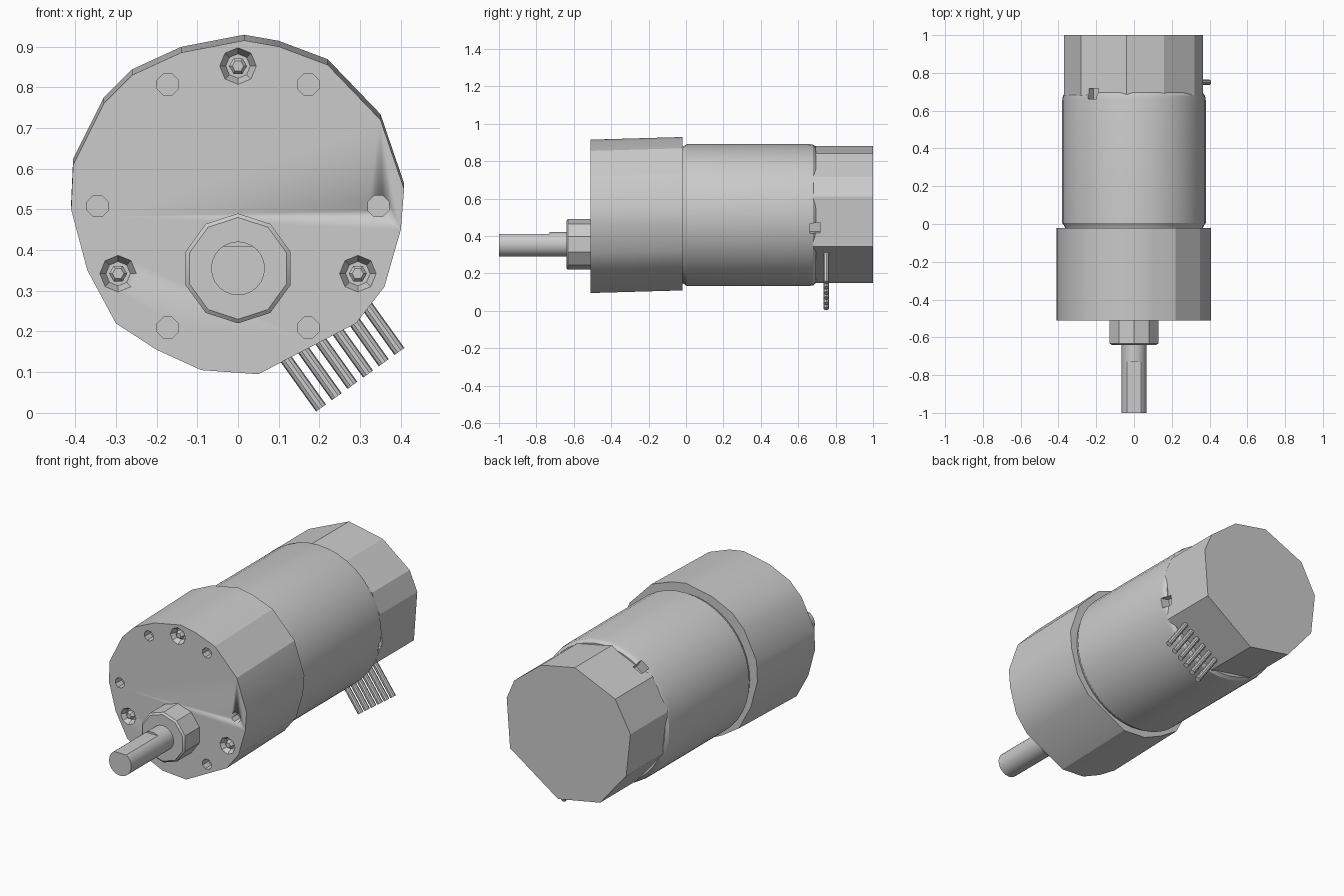
import bpy, bmesh, math
from mathutils import Vector, Matrix

if "Cube" in bpy.data.objects:
    bpy.data.objects.remove(bpy.data.objects["Cube"], do_unlink=True)

grey = bpy.data.materials.new("motor_grey")
grey.use_nodes = True
colour = (0.6, 0.6, 0.6, 1)
grey.diffuse_color = colour
grey.node_tree.nodes["Principled BSDF"].inputs["Base Color"].default_value = colour

AXIS_Z = 0.512    # centre line of the motor
SHAFT_Z = 0.355   # centre line of the offset output shaft


def finish(name, bm, smooth=True):
    bmesh.ops.recalc_face_normals(bm, faces=bm.faces)
    mesh = bpy.data.meshes.new(name)
    bm.to_mesh(mesh)
    bm.free()
    mesh.materials.append(grey)
    ob = bpy.data.objects.new(name, mesh)
    bpy.context.collection.objects.link(ob)
    if smooth:
        select(ob)
        bpy.ops.object.shade_smooth_by_angle(angle=math.radians(25))
    return ob


def select(ob):
    bpy.ops.object.select_all(action='DESELECT')
    ob.select_set(True)
    bpy.context.view_layer.objects.active = ob


def loft(name, rings):
    """Skin a closed solid through rings of equal point count."""
    bm = bmesh.new()
    loops = [[bm.verts.new(p) for p in ring] for ring in rings]
    n = len(loops[0])
    for a, b in zip(loops, loops[1:]):
        for i in range(n):
            j = (i + 1) % n
            bm.faces.new((a[i], a[j], b[j], b[i]))
    bm.faces.new(loops[0])
    bm.faces.new(loops[-1])
    return finish(name, bm)


def circle(y, r, z, n, x=0, turn=0.0):
    angles = [turn + math.tau * i / n for i in range(n)]
    return [(x + r * math.cos(a), y, z + r * math.sin(a)) for a in angles]


def lathe(name, profile, z, n, x=0, turn=0.0):
    return loft(name, [circle(y, r, z, n, x, turn) for y, r in profile])


def outline(points, y, dz=0.0):
    return [(x, y, z + dz) for x, z in points]


def box(name, size, matrix):
    bm = bmesh.new()
    bmesh.ops.create_cube(bm, size=1, matrix=matrix @ Matrix.Diagonal((*size, 1)))
    return finish(name, bm, False)


def cut(target, cutter):
    cutter.hide_render = True
    mod = target.modifiers.new("cut", 'BOOLEAN')
    mod.operation = 'DIFFERENCE'
    mod.solver = 'EXACT'
    mod.object = cutter
    select(target)
    bpy.ops.object.modifier_apply(modifier=mod.name)
    bpy.data.objects.remove(cutter, do_unlink=True)


# Gearbox: coarse many-sided drum, slightly tilted upward to the rear
gear_outline = [(0.015, 0.915), (0.10, 0.90), (0.22, 0.855), (0.35, 0.72),
                (0.408, 0.55), (0.40, 0.45), (0.36, 0.31), (0.29, 0.22),
                (0.05, 0.095), (-0.09, 0.105), (-0.20, 0.155), (-0.30, 0.22),
                (-0.37, 0.35), (-0.41, 0.50), (-0.405, 0.61), (-0.33, 0.76),
                (-0.26, 0.83), (-0.14, 0.885)]
gearbox = loft("gearbox", [outline(gear_outline, -0.51), outline(gear_outline, -0.02, 0.014)])

# Six mounting holes around the face
for i in range(6):
    a = math.tau * i / 6
    cut(gearbox, lathe("hole_cutter", [(-0.56, 0.028), (-0.46, 0.028)],
                       AXIS_Z - 0.004 + 0.345 * math.sin(a), 8, 0.345 * math.cos(a), math.pi / 8))

# Three countersunk recesses, each with a small screw
for i in range(3):
    a = math.pi / 2 + math.tau * i / 3
    x, z = 0.34 * math.cos(a), AXIS_Z + 0.34 * math.sin(a)
    cut(gearbox, lathe("recess_cutter", [(-0.52, 0.05), (-0.48, 0.03)], z, 8, x))
    lathe("face_screw", [(-0.505, 0.014), (-0.495, 0.022), (-0.47, 0.022)], z, 6, x)

# Boss and output shaft with a shallow flat
lathe("shaft_boss", [(-0.64, 0.125), (-0.632, 0.135), (-0.50, 0.135)], SHAFT_Z, 10, 0, math.pi / 10)
shaft = lathe("output_shaft", [(-1.0, 0.066), (-0.6, 0.066)], SHAFT_Z, 24)
cut(shaft, box("flat_cutter", (0.3, 0.37, 0.1), Matrix.Translation((0, -0.915, SHAFT_Z + 0.105))))

# Motor can with rounded ends
can = lathe("motor_can", [(-0.03, 0.362), (-0.012, 0.368), (0.005, 0.38), (0.655, 0.38),
                          (0.68, 0.376), (0.695, 0.362)], AXIS_Z, 40)

# Rear cap: uneven low-sided drum with a flat for the terminals
cap_outline = [(0.365, 0.61), (0.32, 0.715), (0.16, 0.84), (-0.04, 0.88),
               (-0.28, 0.775), (-0.37, 0.61), (-0.345, 0.38), (-0.19, 0.195),
               (0.06, 0.148), (0.345, 0.345)]
cap = loft("rear_cap", [outline(cap_outline, 0.68), outline(cap_outline, 1.0)])

# Two square vents where the can meets the cap
for degrees in (126, -11):
    a = math.radians(degrees)
    turn = Matrix.Rotation(-a, 4, 'Y')
    place = Matrix.Translation((0.37 * math.cos(a), 0.69, AXIS_Z + 0.37 * math.sin(a))) @ turn
    for part in (can, cap):
        cut(part, box("vent_cutter", (0.09, 0.055, 0.055), place))

# Row of six ribbed terminal pins leaving the flat
down = Vector((0.58, 0, -0.81)).normalized()
for i in range(6):
    tip = Vector((0.204 + 0.0385 * i, 0.75, 0.012 + 0.0278 * i))
    bm = bmesh.new()
    length = 0.26
    matrix = Matrix.Translation(tip - down * length / 2) @ down.to_track_quat('Z', 'Y').to_matrix().to_4x4()
    bmesh.ops.create_cone(bm, cap_ends=True, segments=10, radius1=0.015, radius2=0.015,
                          depth=length, matrix=matrix)
    finish("terminal_pin", bm)
